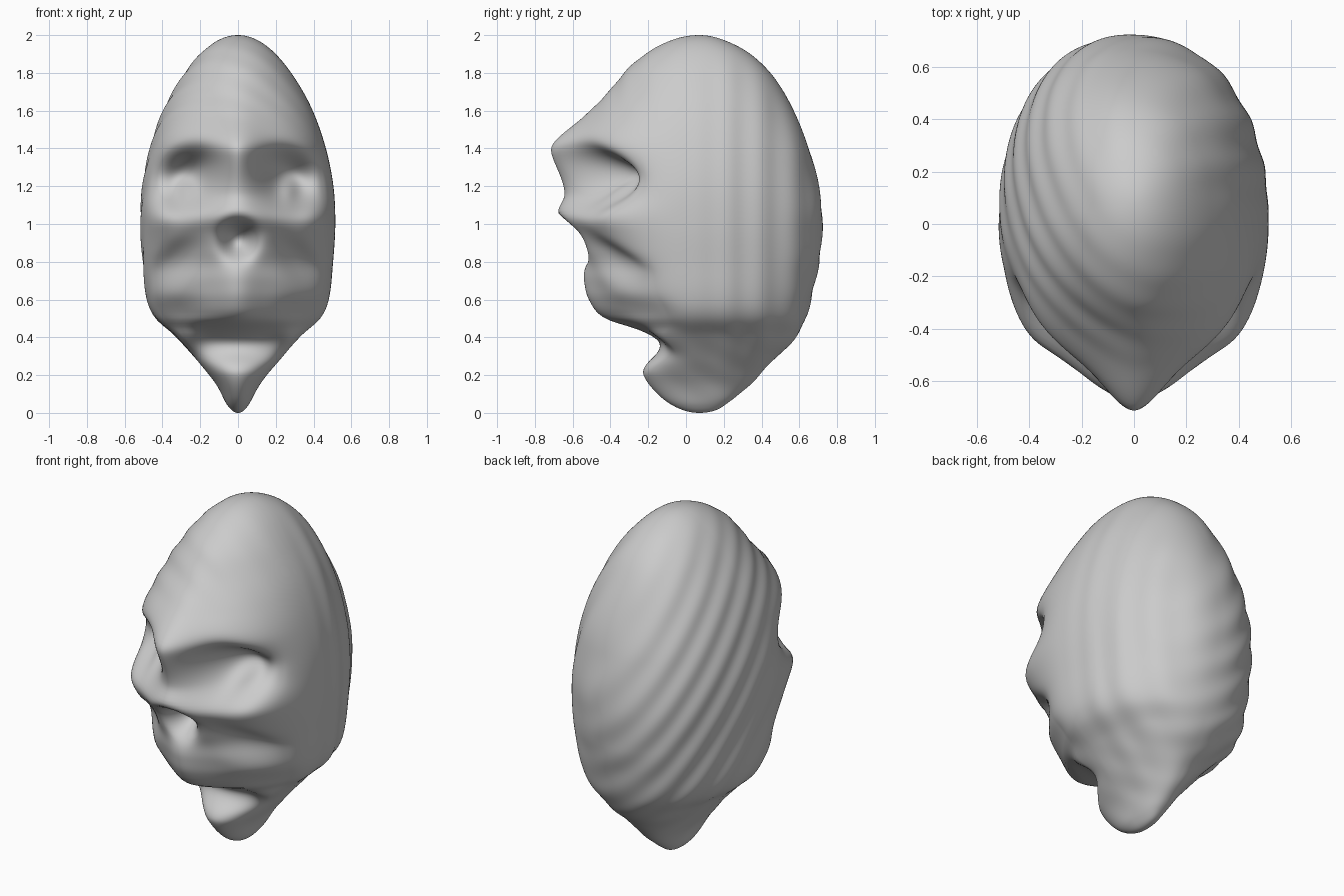
import bpy, bmesh, math

if "Cube" in bpy.data.objects:
    bpy.data.objects.remove(bpy.data.objects["Cube"])

NZ, NT = 170, 208


def curve(points):
    """Smooth interpolation through (z, value) points, parametrised by polar angle."""
    ts = [math.acos(1 - z) for z, _ in points]
    vs = [v for _, v in points]
    n = len(ts)
    m = []
    for i in range(n):
        a, b = max(i - 1, 0), min(i + 1, n - 1)
        m.append((vs[b] - vs[a]) / (ts[b] - ts[a]))

    def f(t):
        i = 0
        while i < n - 2 and t > ts[i + 1]:
            i += 1
        h = ts[i + 1] - ts[i]
        s = (t - ts[i]) / h
        return ((2*s**3 - 3*s*s + 1) * vs[i] + (s**3 - 2*s*s + s) * h * m[i]
                + (3*s*s - 2*s**3) * vs[i + 1] + (s**3 - s*s) * h * m[i + 1])
    return f


# Silhouette profiles: half width, front, back and section centre
half_width = curve([(0, 0), (.04, .055), (.15, .115), (.28, .22), (.41, .335), (.5, .435),
                    (.6, .48), (.8, .503), (1, .515), (1.2, .505), (1.4, .465),
                    (1.6, .395), (1.78, .295), (1.9, .2), (1.97, .11), (2, 0)])
front = curve([(0, .07), (.02, -.03), (.09, -.14), (.2, -.225), (.25, -.215), (.33, -.145),
               (.385, -.15), (.44, -.25), (.5, -.43), (.6, -.515), (.7, -.54),
               (.8, -.55), (.95, -.63), (1.04, -.69), (1.16, -.645), (1.37, -.72),
               (1.43, -.705), (1.57, -.54), (1.7, -.41), (1.83, -.3), (1.94, -.15), (2, .07)])
back = curve([(0, .07), (.015, .16), (.06, .23), (.2, .39), (.27, .45), (.36, .55), (.49, .63),
              (.68, .68), (.83, .71), (1.07, .72), (1.34, .67), (1.53, .6),
              (1.77, .47), (1.9, .34), (1.97, .21), (2, .07)])
centre = curve([(0, .07), (.4, .05), (1, 0), (1.6, .03), (2, .07)])


def dent(x, z, cx, cz, rx, up, down, power=1.5):
    """Soft oval pit, with separate reach above and below."""
    u = (x - cx) / rx
    v = (z - cz) / (up if z > cz else down)
    return math.exp(-(u * u + v * v) ** power)


def face_depth(x, z):
    ax = abs(x)
    d = .27 * dent(ax, z, .265, 1.32 - .2 * ax, .15, .13, .16, 1.1)       # eye sockets
    d -= .05 * dent(ax, z, .27, 1.18, .05, .05, .07, 1)                   # socket floor bump
    d += .22 * dent(x, z, 0, .93, .085, .08, .1, 1.2)                     # nose opening
    d += .07 * dent(ax, z, .33, 1 - .6 * ax, .13, .1, .13, 1.2)           # cheek hollows
    d -= .04 * dent(ax, z, .42, 1.03, .1, .09, .1, 1)                     # cheekbones
    d += .06 * dent(ax, z, .38, .54, .16, .08, .12, 1)                    # jaw corners
    # mouth gap closes towards its corners
    d -= .08 * dent(ax, z, .29, .4, .09, .06, .08, 1)
    return d


def point(t, a):
    z = 1 - math.cos(t)
    w, c = half_width(t), centre(t)
    s, k = math.sin(a), math.cos(a)        # k > 0 faces the front
    if k >= 0:
        x = w * s
        # raised centre line, sharper on the jaw
        ridge = math.exp(-(x / .12) ** 2)
        amount = .07 * min(1, max(0, (z - .42) / .1)) * min(1, max(0, (1.9 - z) / .4))
        amount *= 1 + .7 * min(1, max(0, (.85 - z) / .2))
        y = c + (front(t) - c) * k * (1 - amount * (1 - ridge))
        y += face_depth(x, z) * min(1, k / .45)
    else:
        x = w * math.copysign(abs(s) ** .92, s)
        y = c + (back(t) - c) * abs(k) ** .92
    # slanting ripples, strongest over the left and the crown
    left = min(1, max(0, .55 - 1.3 * x))
    zone = min(1, max(0, (y + .25 + max(0, z - 1.4) * 2) * 2.5))
    r = .006 * left * zone * math.sin(26 * (.8 * x + 1.1 * y + z)) * math.sin(t)
    # upright flutes on the right rear
    if x > 0 and y > 0:
        r += .005 * math.sin(36 * y) * min(1, x * 4) * min(1, y * 4) * math.sin(t)
    return (x + r * s, y - r * k, z)


# Head shell: rings of points between a chin point and a crown point
bm = bmesh.new()
rings = []
for i in range(1, NZ):
    t = math.pi * i / NZ
    rings.append([bm.verts.new(point(t, 2 * math.pi * j / NT)) for j in range(NT)])
chin = bm.verts.new((0, .07, 0))
crown = bm.verts.new((0, .07, 2))
for j in range(NT):
    n = (j + 1) % NT
    for lo, hi in zip(rings, rings[1:]):
        bm.faces.new((lo[j], lo[n], hi[n], hi[j]))
    bm.faces.new((chin, rings[0][n], rings[0][j]))
    bm.faces.new((crown, rings[-1][j], rings[-1][n]))
bmesh.ops.recalc_face_normals(bm, faces=bm.faces)
for f in bm.faces:
    f.smooth = True
mesh = bpy.data.meshes.new("head")
bm.to_mesh(mesh)
bm.free()
head = bpy.data.objects.new("head", mesh)
bpy.context.collection.objects.link(head)

# Plain grey clay
mat = bpy.data.materials.new("light grey")
mat.diffuse_color = (.6, .6, .6, 1)
mat.use_nodes = True
mat.node_tree.nodes["Principled BSDF"].inputs["Base Color"].default_value = mat.diffuse_color
mesh.materials.append(mat)

# Soften the modelled features slightly
soft = head.modifiers.new("soften", 'SMOOTH')
soft.factor = .5
soft.iterations = 3
